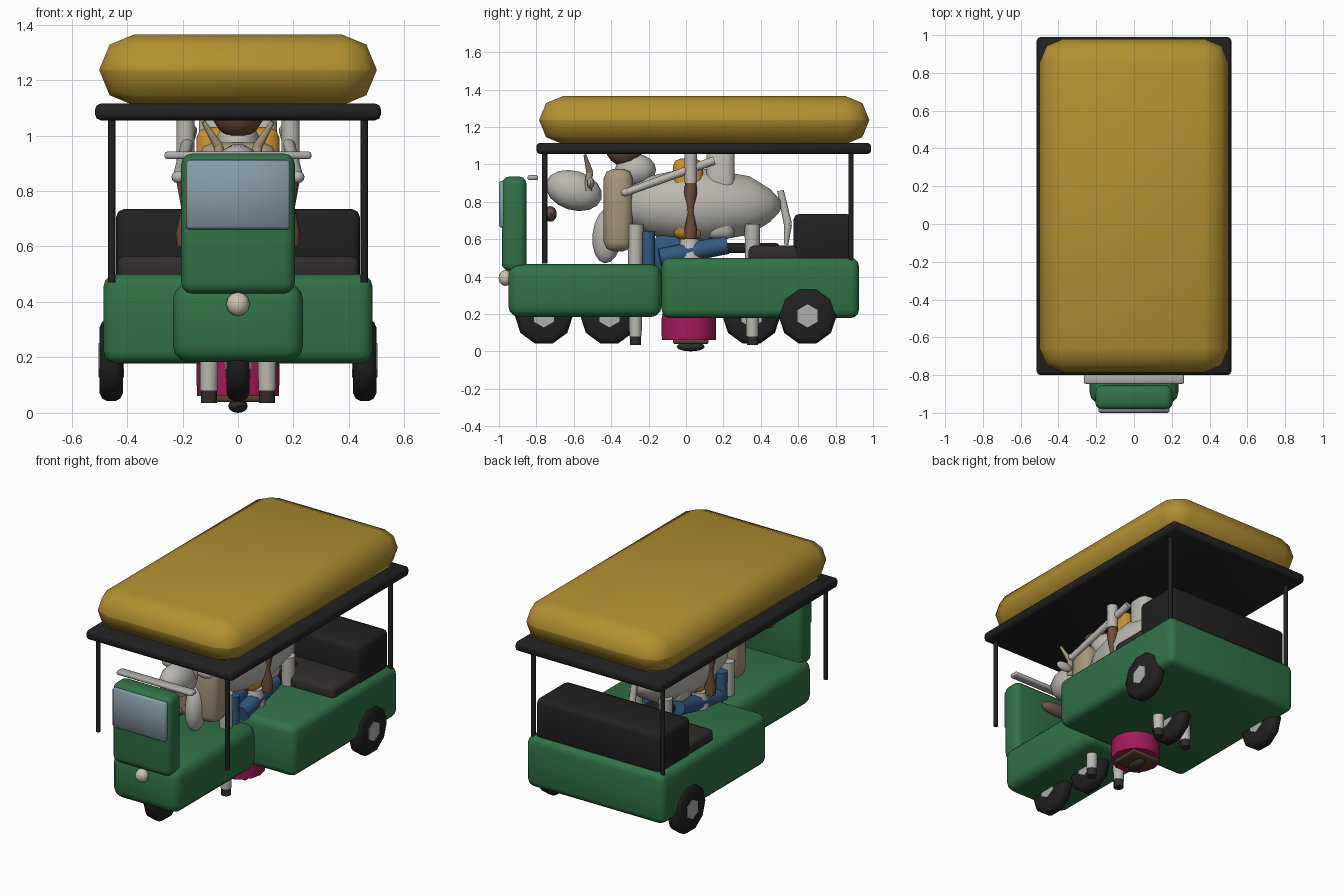
import bpy, bmesh, math
from mathutils import Vector, Matrix

if "Cube" in bpy.data.objects:
    bpy.data.objects.remove(bpy.data.objects["Cube"])

MATS = {}
COL = dict(green=(.03,.17,.06), yellow=(.45,.28,.03), black=(.015,.015,.016), dark=(.03,.025,.025),
           glass=(.24,.33,.38), cream=(.6,.55,.42), hide=(.5,.48,.44), tan=(.38,.31,.2),
           skin=(.16,.07,.04), nose=(.16,.09,.08), blue=(.03,.1,.22), pink=(.36,.01,.1),
           orange=(.6,.28,.03), grey=(.42,.42,.41), brown=(.1,.05,.03))

def finish(bm, name, color):
    me = bpy.data.meshes.new(name)
    bmesh.ops.recalc_face_normals(bm, faces=bm.faces[:])
    bm.to_mesh(me); bm.free()
    ob = bpy.data.objects.new(name, me)
    bpy.context.collection.objects.link(ob)
    if color not in MATS:
        MATS[color] = bpy.data.materials.new(color)
        MATS[color].diffuse_color = (*COL[color], 1)
    me.materials.append(MATS[color])
    bpy.ops.object.select_all(action='DESELECT')
    bpy.context.view_layer.objects.active = ob
    ob.select_set(True)
    bpy.ops.object.shade_smooth_by_angle(angle=math.radians(50))
    return ob

def box(name, x, y, z, color, bevel=0.02, seg=2):
    """Rounded box from (min, max) ranges."""
    bm = bmesh.new()
    bmesh.ops.create_cube(bm, size=1)
    for v in bm.verts:
        v.co = Vector([(r[0]+r[1])/2 + c*(r[1]-r[0]) for r, c in zip((x, y, z), v.co)])
    bmesh.ops.bevel(bm, geom=bm.edges[:], offset=bevel, segments=seg, profile=.5, affect='EDGES')
    return finish(bm, name, color)

def ball(name, center, radii, color, tilt=0, u=12, v=8):
    bm = bmesh.new()
    bmesh.ops.create_uvsphere(bm, u_segments=u, v_segments=v, radius=1)
    m = Matrix.Translation(center) @ Matrix.Rotation(tilt, 4, 'X') @ Matrix.Diagonal((*radii, 1))
    bmesh.ops.transform(bm, matrix=m, verts=bm.verts)
    return finish(bm, name, color)

def rod(name, a, b, r1, color, r2=None, n=10):
    a, b = Vector(a), Vector(b)
    bm = bmesh.new()
    bmesh.ops.create_cone(bm, cap_ends=True, segments=n, radius1=r1, radius2=r1 if r2 is None else r2,
                          depth=(b-a).length)
    q = (b-a).to_track_quat('Z', 'Y').to_matrix().to_4x4()
    bmesh.ops.transform(bm, matrix=Matrix.Translation((a+b)/2) @ q, verts=bm.verts)
    return finish(bm, name, color)

def lathe(name, prof, center, axis, color, n=12, phase=0):
    """Revolve (radius, distance) pairs about the given axis."""
    bm = bmesh.new()
    rings = []
    for r, d in prof:
        ring = []
        for i in range(n):
            t = 2*math.pi*i/n + phase
            p, q = r*math.cos(t), r*math.sin(t)
            ring.append(bm.verts.new(Vector(center) + Vector({'X': (d, p, q), 'Y': (p, d, q), 'Z': (p, q, d)}[axis])))
        rings.append(ring)
    for A, B in zip(rings, rings[1:]):
        for i in range(n):
            bm.faces.new((A[i], A[(i+1) % n], B[(i+1) % n], B[i]))
    bm.faces.new(rings[0]); bm.faces.new(rings[-1])
    return finish(bm, name, color)

def wheel(name, x, y):
    lathe(name + "_tyre", [(.125, -.042), (.145, -.033), (.155, -.015), (.155, .015), (.145, .033), (.125, .042)],
          (x, y, .19), 'X', 'black', 10)
    lathe(name + "_hub", [(.062, -.046), (.062, .046)], (x, y, .19), 'X', 'grey', 6, math.pi/2)

# Canopy and roof frame
box("canopy", (-.5, .5), (-.785, .98), (1.108, 1.365), 'yellow', .127, 2)
box("roof_frame", (-.515, .515), (-.8, .99), (1.055, 1.115), 'black', .02)
for s in (-1, 1):
    rod("front_post", (s*.455, -.755, .47), (s*.455, -.755, 1.07), .014, 'black')
    rod("rear_post", (s*.455, .882, .45), (s*.455, .882, 1.07), .014, 'black')

# Cabin bodywork
box("rear_body", (-.485, .485), (-.13, .925), (.178, .5), 'green', .045, 3)
box("front_body", (-.235, .235), (-.95, -.13), (.183, .467), 'green', .06, 3)
box("front_shield", (-.205, .205), (-.985, -.853), (.43, .935), 'green', .04, 3)
box("windscreen", (-.188, .188), (-1, -.96), (.662, .912), 'glass', .01, 1)
ball("headlight", (0, -.965, .392), (.043, .037, .043), 'cream', 0, 8, 6)
box("handlebar", (-.265, .265), (-.847, -.79), (.915, .942), 'grey', .01)
box("seat_cushion", (-.435, .435), (.335, .66), (.47, .565), 'dark', .025)
box("seat_back", (-.44, .44), (.575, .89), (.47, .735), 'black', .03)

# Wheels: cart plus motorbike
wheel("front_wheel", 0, -.76)
wheel("bike_front_wheel", 0, -.41)
wheel("bike_rear_wheel", 0, .35)
for s in (-1, 1):
    wheel("rear_wheel", s*.457, .65)

# Cow
body = lathe("cow_body", [(.02, -.37), (.1, -.31), (.16, -.2), (.2, -.02), (.2, .12), (.16, .34), (.09, .45), (.03, .505)],
             (0, 0, .78), 'Y', 'hide', 14)
ball("cow_hump", (0, -.27, .97), (.08, .11, .085), 'hide')
ball("cow_neck", (0, -.42, .62), (.06, .08, .15), 'hide', -.1)
ball("cow_head", (0, -.6, .86), (.09, .155, .105), 'hide', -.3)
ball("cow_muzzle", (0, -.725, .735), (.12, .034, .042), 'nose')
rod("cow_tail", (0, .505, .86), (0, .545, .68), .018, 'hide', .022)
rod("cow_tail_tip", (0, .545, .68), (0, .535, .57), .022, 'hide', .012)
for s in (-1, 1):
    rod("cow_horn_base", (s*.06, -.525, .86), (s*.07, -.515, .96), .022, 'tan', .018)
    rod("cow_horn_tip", (s*.07, -.515, .96), (s*.125, -.54, 1.05), .018, 'tan', .008)
    ball("cow_ear", (s*.12, -.51, .9), (.06, .02, .03), 'hide')
    for y in (-.27, .355):
        rod("cow_leg", (s*.105, y, .08), (s*.105, y, .68), .033, 'hide', .042)
        rod("cow_hoof", (s*.105, y, .035), (s*.105, y, .085), .03, 'dark')

# Driver
box("driver_torso", (-.14, .14), (-.44, -.285), (.535, .975), 'tan', .05)
ball("driver_head", (0, -.33, 1.09), (.095, .1, .1), 'skin')
for s in (-1, 1):
    rod("driver_leg", (s*.11, -.2, .42), (s*.11, -.2, .64), .035, 'blue')

# Motorbike and its rider
box("bike_saddle", (-.08, .08), (.08, .5), (.525, .58), 'black', .02)
box("bike_tank", (-.09, .09), (-.17, .1), (.4, .62), 'blue', .03)
box("rider_torso", (-.14, .14), (.11, .26), (.6, 1.09), 'hide', .04)
for s in (-1, 1):
    rod("rider_arm", (s*.17, .15, 1.02), (s*.215, -.32, .85), .023, 'hide', .02)
    ball("rider_hand", (s*.215, -.325, .85), (.025, .025, .022), 'hide', 0, 8, 6)
    rod("rider_leg", (s*.1, .22, .57), (s*.12, -.14, .5), .05, 'blue')

# Standing woman in a long skirt
lathe("skirt", [(.13, .19), (.145, .06), (.1, .56), (.125, .3), (.15, .17), (.148, .06)][2:], (0, .015, 0), 'Z', 'pink', 14)
box("skirt_bottom", (-.1, .1), (-.07, .12), (.04, .065), 'brown', .008)
ball("shoe", (0, .025, .025), (.035, .075, .025), 'dark')
box("blouse", (-.15, .15), (-.07, .09), (.6, 1.03), 'orange', .04)
for s in (-1, 1):
    x = s*.19
    rod("sleeve", (x, .025, .9), (x, .025, 1.08), .034, 'hide')
    lathe("arm", [(.028, .92), (.035, .85), (.015, .74), (.035, .65), (.03, .6)], (x, .025, 0), 'Z', 'skin', 8)
    rod("leg_cuff", (s*.1, .02, .48), (s*.1, .02, .6), .07, 'hide', .05)

for m in bpy.data.materials:
    if m.users and not m.is_grease_pencil:
        m.use_nodes = True
        m.node_tree.nodes["Principled BSDF"].inputs["Base Color"].default_value = m.diffuse_color
